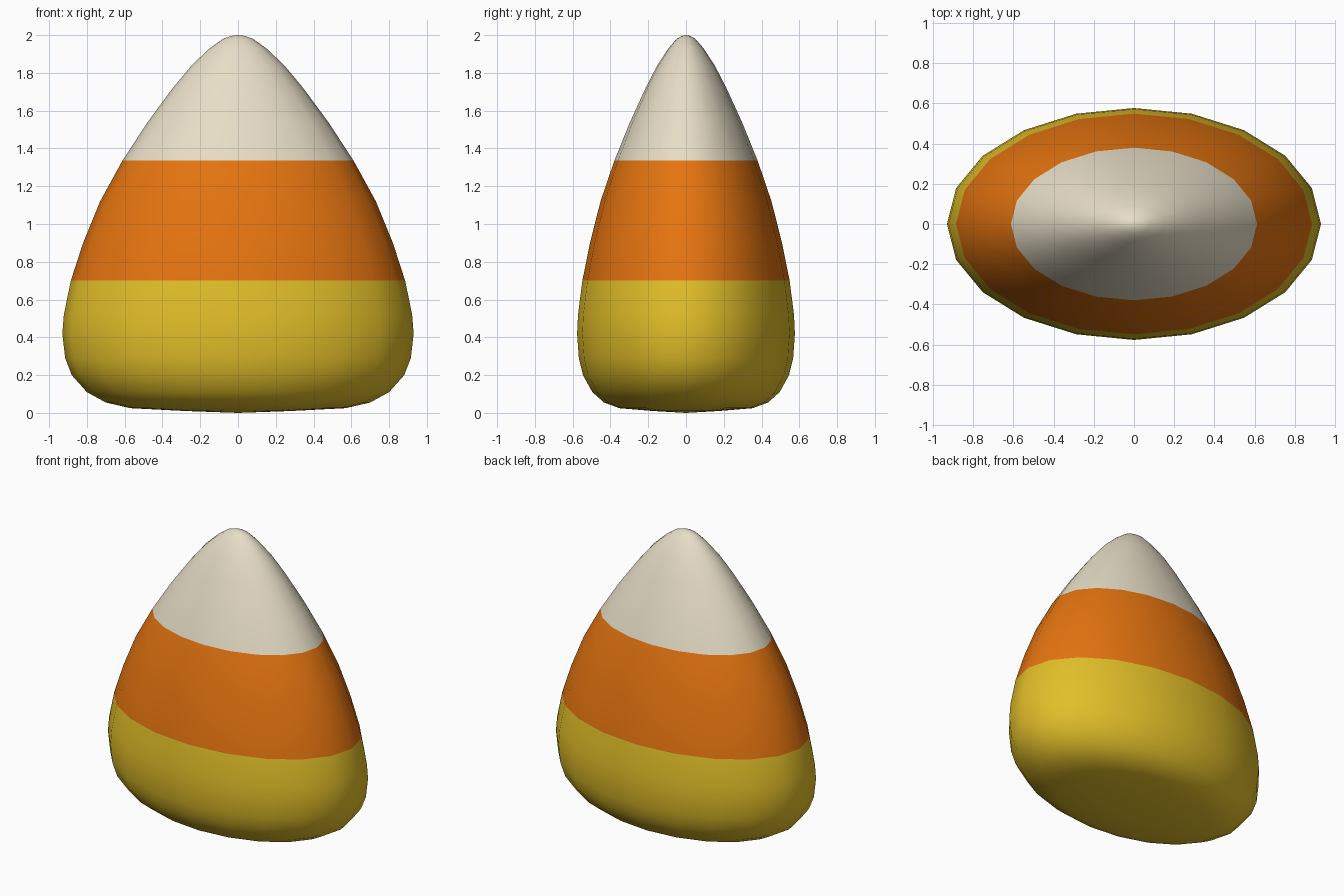
import bpy
import bmesh
from math import cos, sin, tau

cube = bpy.data.objects.get("Cube")
if cube:
    bpy.data.objects.remove(cube)

SIDES = 20
DEPTH = 0.62            # ellipse depth relative to width
LOWER_BAND, UPPER_BAND = 0.70, 1.335

# Half-width and height of each ring, bottom to top
PROFILE = [(0.28, 0.01), (0.57, 0.025), (0.70, 0.055), (0.80, 0.11), (0.88, 0.20),
           (0.915, 0.29), (0.93, 0.42), (0.922, 0.52), (0.885, LOWER_BAND),
           (0.82, 0.90), (0.73, 1.12), (0.612, UPPER_BAND), (0.48, 1.537),
           (0.345, 1.72), (0.245, 1.84), (0.15, 1.93), (0.08, 1.98), (0.035, 1.996)]


def material(name, colour):
    mat = bpy.data.materials.new(name)
    mat.use_nodes = True
    mat.diffuse_color = colour
    shader = next(n for n in mat.node_tree.nodes if n.type == "BSDF_PRINCIPLED")
    shader.inputs["Base Color"].default_value = colour
    return mat


# Candy body: stacked elliptical rings closed by a fan at each end
bm = bmesh.new()
rings = [[bm.verts.new((r * cos(tau * i / SIDES), DEPTH * r * sin(tau * i / SIDES), z))
          for i in range(SIDES)] for r, z in PROFILE]
base = bm.verts.new((0, 0, 0))
tip = bm.verts.new((0, 0, 2))
for i in range(SIDES):
    j = (i + 1) % SIDES
    for low, high in zip(rings, rings[1:]):
        bm.faces.new((low[i], low[j], high[j], high[i]))
    bm.faces.new((base, rings[0][j], rings[0][i]))
    bm.faces.new((rings[-1][i], rings[-1][j], tip))

# Colour bands by height
for face in bm.faces:
    face.smooth = True
    z = face.calc_center_median().z
    face.material_index = (z > LOWER_BAND) + (z > UPPER_BAND)

mesh = bpy.data.meshes.new("candy_body")
bm.to_mesh(mesh)
bm.free()
mesh.materials.append(material("yellow", (0.76, 0.52, 0.022, 1)))
mesh.materials.append(material("orange", (0.78, 0.175, 0.005, 1)))
mesh.materials.append(material("cream", (0.80, 0.73, 0.57, 1)))
body = bpy.data.objects.new("candy_body", mesh)
bpy.context.collection.objects.link(body)
